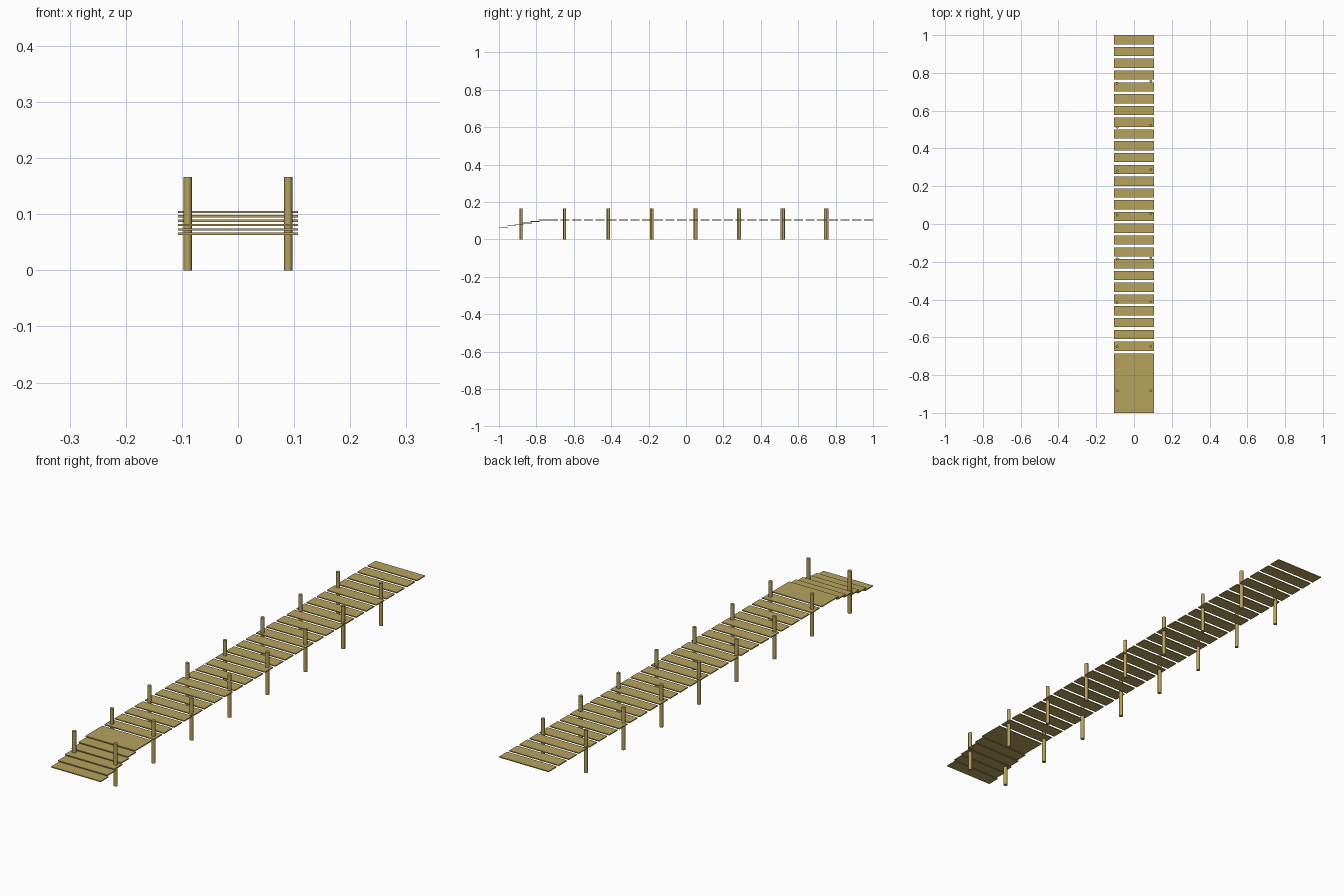
import bpy, math

if "Cube" in bpy.data.objects:
    bpy.data.objects.remove(bpy.data.objects["Cube"])

wood = bpy.data.materials.new("wood")
wood.diffuse_color = (0.47, 0.36, 0.11, 1)
wood.use_nodes = True
wood.node_tree.nodes["Principled BSDF"].inputs["Base Color"].default_value = wood.diffuse_color

WIDTH, THICK, DEPTH = 0.214, 0.004, 0.049
TOP_Z = 0.104


def plank(name, y0, depth, z):
    """Flat board whose front edge is at y0."""
    bpy.ops.mesh.primitive_cube_add(size=1, location=(0, y0 + depth / 2, z))
    o = bpy.context.object
    o.name = name
    o.scale = (WIDTH, depth, THICK)
    bpy.ops.object.transform_apply(location=False, rotation=False, scale=True)
    o.data.materials.append(wood)


def post(name, x, y):
    """Round vertical pile standing on the ground."""
    bpy.ops.mesh.primitive_cylinder_add(vertices=16, radius=0.0073, depth=0.166,
                                        location=(x, y, 0.083))
    o = bpy.context.object
    o.name = name
    o.data.materials.append(wood)
    bpy.ops.object.shade_smooth_by_angle(angle=math.radians(40))


# Level deck boards, evenly gapped
for i in range(28):
    plank(f"deck_plank_{i + 1}", 1 - DEPTH - i * 0.0624, DEPTH, TOP_Z)

# Closely laid board at the head of the steps
plank("landing_plank", -0.789, 0.056, TOP_Z)

# Overlapping boards stepping down towards the front
for i in range(5):
    plank(f"step_plank_{i + 1}", -1 + i * 0.0422, DEPTH, 0.065 + i * 0.0078)

# Two rows of posts, the right row spaced slightly wider
for side, x, last in (("left", -0.0895, 0.745), ("right", 0.0895, 0.755)):
    for i in range(8):
        post(f"{side}_post_{i + 1}", x, -0.882 + (last + 0.882) * i / 7)
